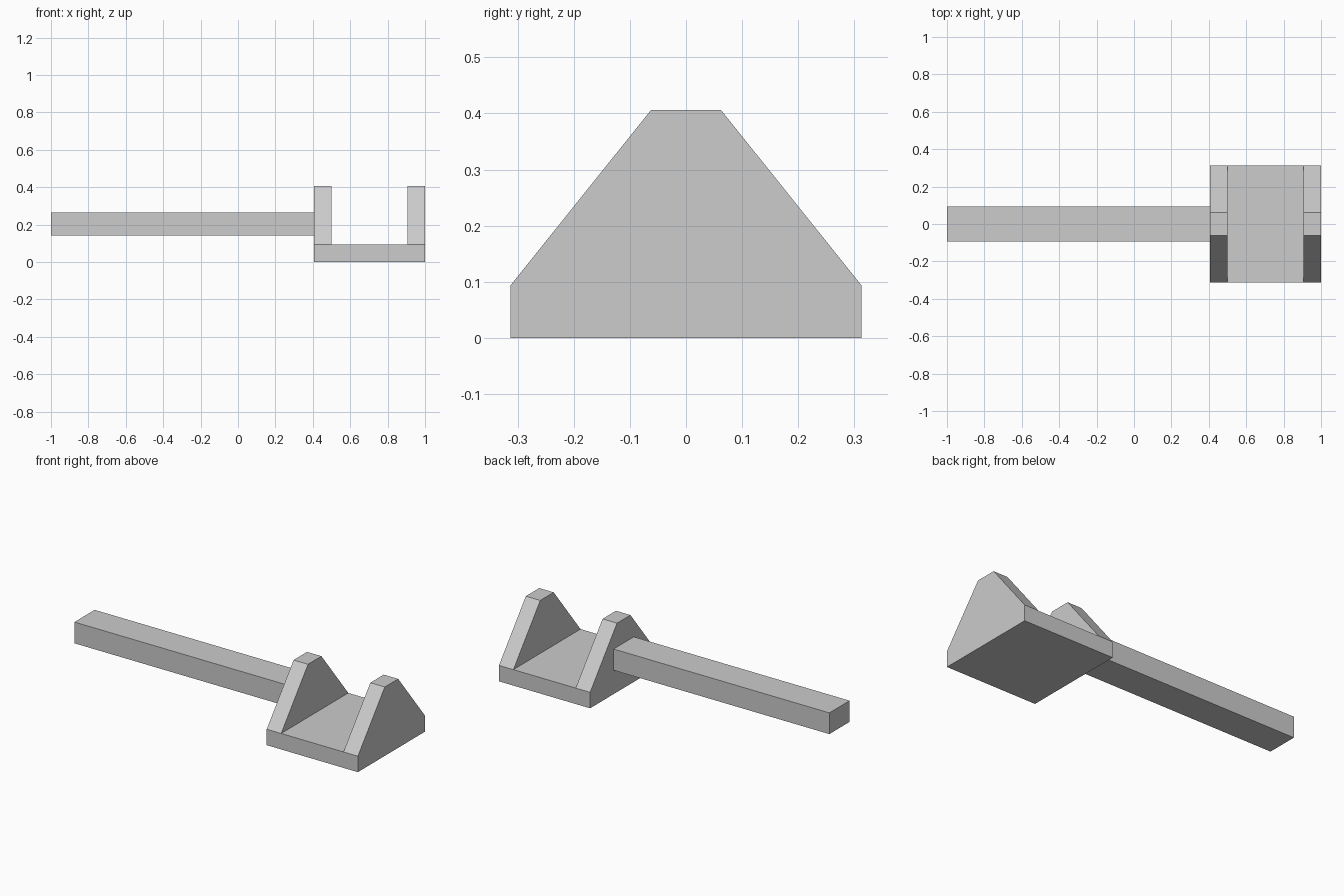
import bpy
import bmesh
from mathutils import Vector

default = bpy.data.objects.get("Cube")
if default:
    bpy.data.objects.remove(default, do_unlink=True)

# Single flat grey
GREY = (0.604, 0.604, 0.604, 1.0)
grey = bpy.data.materials.new("light grey")
grey.use_nodes = True
grey.diffuse_color = GREY
grey.node_tree.nodes["Principled BSDF"].inputs["Base Color"].default_value = GREY


def extrude_profile(name, profile, x0, x1):
    """Extrude a (y, z) profile along x."""
    bm = bmesh.new()
    face = bm.faces.new([bm.verts.new((x0, y, z)) for y, z in profile])
    result = bmesh.ops.extrude_face_region(bm, geom=[face])
    moved = [g for g in result["geom"] if isinstance(g, bmesh.types.BMVert)]
    bmesh.ops.translate(bm, verts=moved, vec=Vector((x1 - x0, 0, 0)))
    bmesh.ops.recalc_face_normals(bm, faces=bm.faces)
    mesh = bpy.data.meshes.new(name)
    bm.to_mesh(mesh)
    bm.free()
    mesh.materials.append(grey)
    obj = bpy.data.objects.new(name, mesh)
    bpy.context.collection.objects.link(obj)
    return obj


def rectangle(half_y, z0, z1):
    return [(-half_y, z0), (half_y, z0), (half_y, z1), (-half_y, z1)]


INNER, OUTER = 0.406, 1.0
WALL = 0.094
BASE_TOP = 0.094
HALF_DEPTH = 0.3125

# Base plate
extrude_profile("base_plate", rectangle(HALF_DEPTH, 0, BASE_TOP), INNER, OUTER)

# Two tapered cheek walls standing on the plate
cheek = [(-HALF_DEPTH, BASE_TOP), (HALF_DEPTH, BASE_TOP),
         (0.0625, 0.406), (-0.0625, 0.406)]
for name, x in (("inner_cheek", INNER), ("outer_cheek", OUTER - WALL)):
    extrude_profile(name, cheek, x, x + WALL)

# Long square-cut arm reaching away from the inner cheek
extrude_profile("arm", rectangle(0.094, 0.1406, 0.2656), -1.0, INNER)
